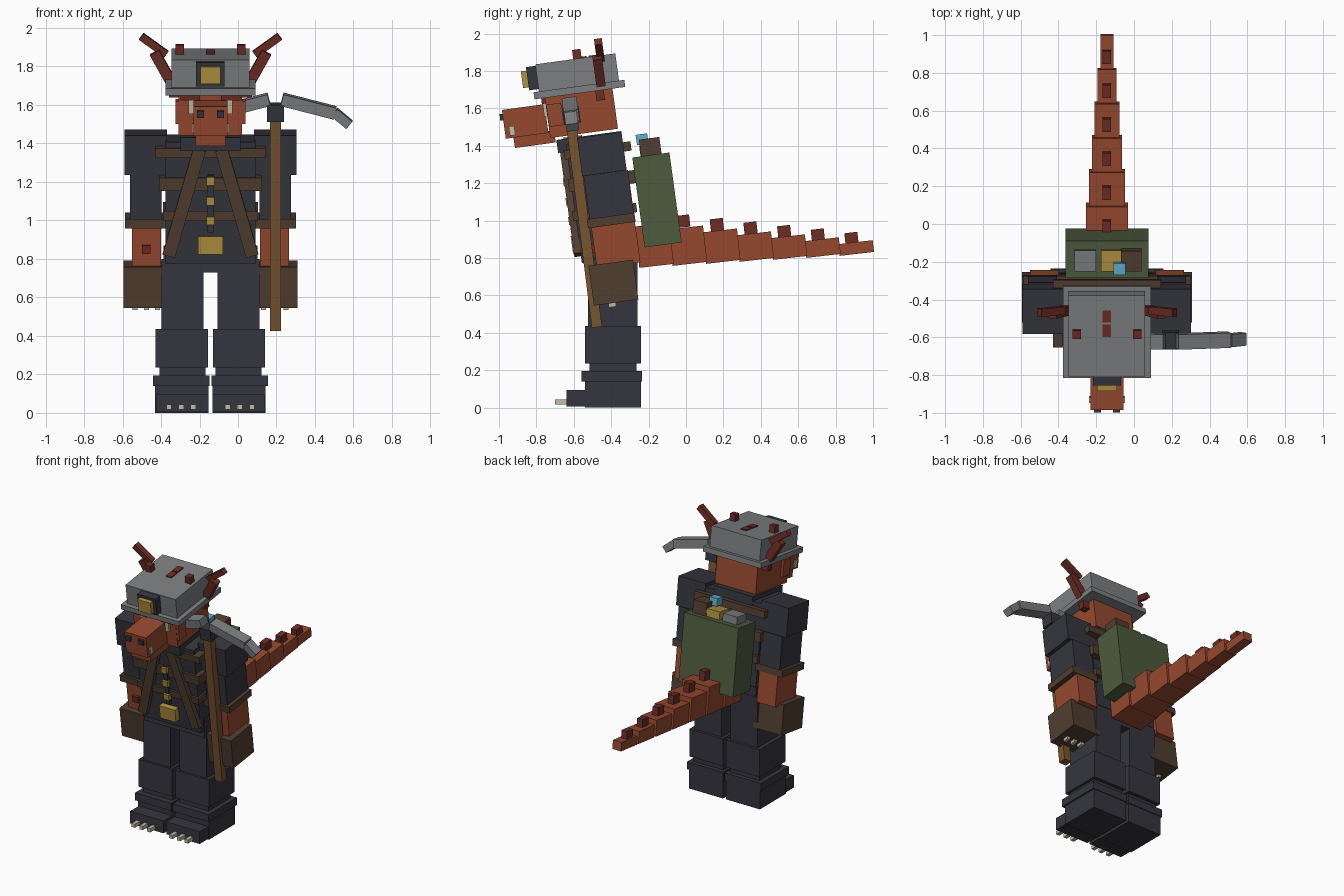
import bpy, bmesh, math
from mathutils import Matrix, Vector

C = -0.143          # body centre line
LEAN = 7.8          # forward lean of the upper body, degrees


def mat(name, hexcol):
    def lin(v):
        v /= 255
        return v / 12.92 if v <= 0.04045 else ((v + 0.055) / 1.055) ** 2.4
    m = bpy.data.materials.new(name)
    m.diffuse_color = [lin(int(hexcol[i:i + 2], 16)) for i in (0, 2, 4)] + [1]
    return m


CHAR = mat("charcoal cloth", "35353e")
BROWN = mat("brown leather", "503e30")
RUST = mat("rust skin", "96492f")
RED = mat("dark red horn", "6c2c25")
GREY = mat("grey metal", "7c7e80")
GREEN = mat("green canvas", "4d5b3e")
GOLD = mat("gold", "b0913f")
WOOD = mat("wood", "785330")
BLUE = mat("blue crystal", "5fb0cc")
BONE = mat("bone", "c4bca6")


def box(name, m, c, size, lean=0.0, roll=0.0):
    """Box at centre c, leaned about x after rolling about y."""
    bm = bmesh.new()
    bmesh.ops.create_cube(bm, size=1, matrix=Matrix.Diagonal((*size, 1)))
    me = bpy.data.meshes.new(name)
    bm.to_mesh(me)
    bm.free()
    me.materials.append(m)
    ob = bpy.data.objects.new(name, me)
    ob.matrix_world = (Matrix.Translation(c) @ Matrix.Rotation(math.radians(lean), 4, 'X')
                       @ Matrix.Rotation(math.radians(roll), 4, 'Y'))
    bpy.context.collection.objects.link(ob)
    return ob


def pair(name, m, c, size, lean=0.0, roll=0.0, mid=C):
    """Two mirrored boxes; c[0] is the distance from the mirror line."""
    for s, side in ((-1, "left"), (1, "right")):
        box(f"{name}_{side}", m, (mid + s * c[0], c[1], c[2]), size, lean, s * roll)


def on_torso(d, s):
    """Torso frame: d backwards, s upwards, as world y and z."""
    v = Matrix.Rotation(math.radians(LEAN), 3, 'X') @ Vector((0, d, s))
    return v.y - 0.45, v.z + 1.1


# legs and boots
pair("thigh", CHAR, (0.146, -0.392, 0.61), (0.219, 0.265, 0.38))
pair("shin", CHAR, (0.149, -0.39, 0.335), (0.271, 0.30, 0.20))
pair("ankle", CHAR, (0.146, -0.39, 0.215), (0.24, 0.25, 0.06))
pair("boot_collar", CHAR, (0.152, -0.397, 0.167), (0.292, 0.325, 0.055))
pair("boot", CHAR, (0.149, -0.39, 0.07), (0.276, 0.30, 0.14))
pair("boot_toe", CHAR, (0.146, -0.59, 0.05), (0.27, 0.10, 0.09))
for i, x in enumerate((0.09, 0.152, 0.215)):
    pair(f"toe_claw_{i}", BONE, (x, -0.66, 0.03), (0.027, 0.08, 0.026))
box("pelvis", CHAR, (C, -0.397, 0.80), (0.49, 0.27, 0.14))

# torso, leather bands and braces
box("torso", CHAR, (C, *on_torso(0, 0.01)), (0.47, 0.30, 0.64), LEAN)
for i, (s, w, h, back) in enumerate(((0.275, 0.57, 0.05, 0.195), (0.11, 0.535, 0.07, 0.195),
                                     (-0.055, 0.495, 0.05, 0.18))):
    box(f"chest_band_{i}", BROWN, (C, *on_torso((back - 0.165) / 2, s)),
        (w, back + 0.165, h), LEAN)
y, z = on_torso(-0.165, 0.015)
pair("brace", BROWN, (0.137, y, z), (0.066, 0.04, 0.58), LEAN, -16)
box("button_strip", CHAR, (C, *on_torso(-0.165, 0.01)), (0.03, 0.02, 0.30), LEAN)
for i, s in enumerate((0.13, 0.025, -0.078)):
    box(f"button_{i}", GOLD, (C, *on_torso(-0.175, s)), (0.043, 0.03, 0.043), LEAN)
box("buckle", GOLD, (C, *on_torso(-0.17, -0.207)), (0.128, 0.04, 0.095), LEAN)
box("collar", CHAR, (C, -0.515, 1.42), (0.31, 0.35, 0.07), LEAN)
box("throat", RUST, (C, -0.60, 1.40), (0.06, 0.10, 0.10), LEAN)

# arms and gauntlets
pair("shoulder", CHAR, (0.336, -0.45, 1.355), (0.22, 0.24, 0.205), LEAN)
pair("upper_arm", CHAR, (0.336, -0.412, 1.13), (0.165, 0.24, 0.25), LEAN)
pair("elbow_cuff", BROWN, (0.336, -0.40, 1.0), (0.215, 0.257, 0.048), LEAN)
pair("forearm", RUST, (0.333, -0.375, 0.87), (0.15, 0.235, 0.22), LEAN)
pair("forearm_scale", RED, (0.333, -0.495, 0.85), (0.045, 0.03, 0.045), LEAN)
pair("gauntlet", BROWN, (0.336, -0.388, 0.668), (0.23, 0.24, 0.215), LEAN)
for i, x in enumerate((0.275, 0.333, 0.393)):
    pair(f"finger_claw_{i}", BONE, (x, -0.395, 0.555), (0.025, 0.04, 0.035), LEAN)

# head and snout
box("head", RUST, (C, -0.563, 1.60), (0.33, 0.365, 0.27), LEAN)
box("snout", RUST, (C, -0.86, 1.53), (0.175, 0.23, 0.155), LEAN)
box("jaw", RUST, (C, -0.81, 1.435), (0.155, 0.22, 0.065), LEAN)
pair("nostril", CHAR, (0.051, -0.98, 1.553), (0.036, 0.03, 0.036), LEAN)
pair("tooth", BONE, (0.086, -0.93, 1.48), (0.02, 0.03, 0.05), LEAN)
pair("eye", BONE, (0.10, -0.752, 1.59), (0.03, 0.02, 0.07), LEAN)
pair("brow", RED, (0.105, -0.755, 1.64), (0.10, 0.035, 0.03), LEAN)
pair("cheek", RUST, (0.168, -0.70, 1.565), (0.03, 0.08, 0.12), LEAN)
pair("ear", RED, (0.185, -0.46, 1.675), (0.06, 0.045, 0.065), LEAN)

# helmet, lamp, horns and crest
box("helmet", GREY, (C, -0.58, 1.775), (0.405, 0.432, 0.18), LEAN)
box("helmet_rim", GREY, (C, -0.57, 1.70), (0.468, 0.49, 0.038), LEAN)
box("lamp_frame", CHAR, (C, -0.82, 1.762), (0.148, 0.055, 0.125), LEAN)
box("lamp_glass", GOLD, (C, -0.862, 1.755), (0.104, 0.03, 0.09), LEAN)
pair("horn_base", RED, (0.25, -0.465, 1.80), (0.055, 0.05, 0.17), LEAN, 29)
pair("horn_tip", RED, (0.295, -0.463, 1.91), (0.04, 0.042, 0.16), LEAN, 54)
pair("helmet_stud", RED, (0.16, -0.583, 1.885), (0.043, 0.045, 0.06), LEAN)
for i, (cy, cz) in enumerate(((-0.49, 1.881), (-0.565, 1.871))):
    box(f"crest_plate_{i}", RED, (C, cy, cz), (0.045, 0.065, 0.008), LEAN)

# pickaxe, its inner blade running into the head
PX = 0.195
box("pick_handle", WOOD, (PX, -0.545, 0.975), (0.058, 0.055, 1.10), 7.2)
box("pick_joint", CHAR, (PX, -0.613, 1.562), (0.088, 0.09, 0.088), LEAN)
pair("pick_blade", GREY, (0.172, -0.617, 1.594), (0.285, 0.08, 0.062), LEAN, 14.5, PX)
pair("pick_point", GREY, (0.345, -0.612, 1.53), (0.10, 0.068, 0.05), LEAN, 40, PX)

# backpack and its load
box("backpack", GREEN, (C, -0.155, 1.11), (0.44, 0.20, 0.485), LEAN)
box("load_stone", GREY, (-0.258, -0.19, 1.36), (0.115, 0.11, 0.09), LEAN)
box("load_gold", GOLD, (-0.12, -0.19, 1.36), (0.11, 0.11, 0.09), LEAN)
box("load_wood", BROWN, (-0.015, -0.19, 1.385), (0.11, 0.11, 0.11), LEAN)
box("load_crystal", BLUE, (-0.077, -0.235, 1.435), (0.064, 0.062, 0.055), LEAN)

# tail with back spikes
for i in range(7):
    box(f"tail_{i}", RUST, (C, -0.17 + 0.18 * i, 0.868 - 0.0025 * i),
        (0.25 - 0.03 * i, 0.185, 0.222 - 0.0265 * i), 6.5)
    if i:
        box(f"tail_spike_{i}", RED, (C, -0.195 + 0.18 * i, 1.015 - 0.0186 * i),
            (0.045, 0.07, 0.065), 6.5)
